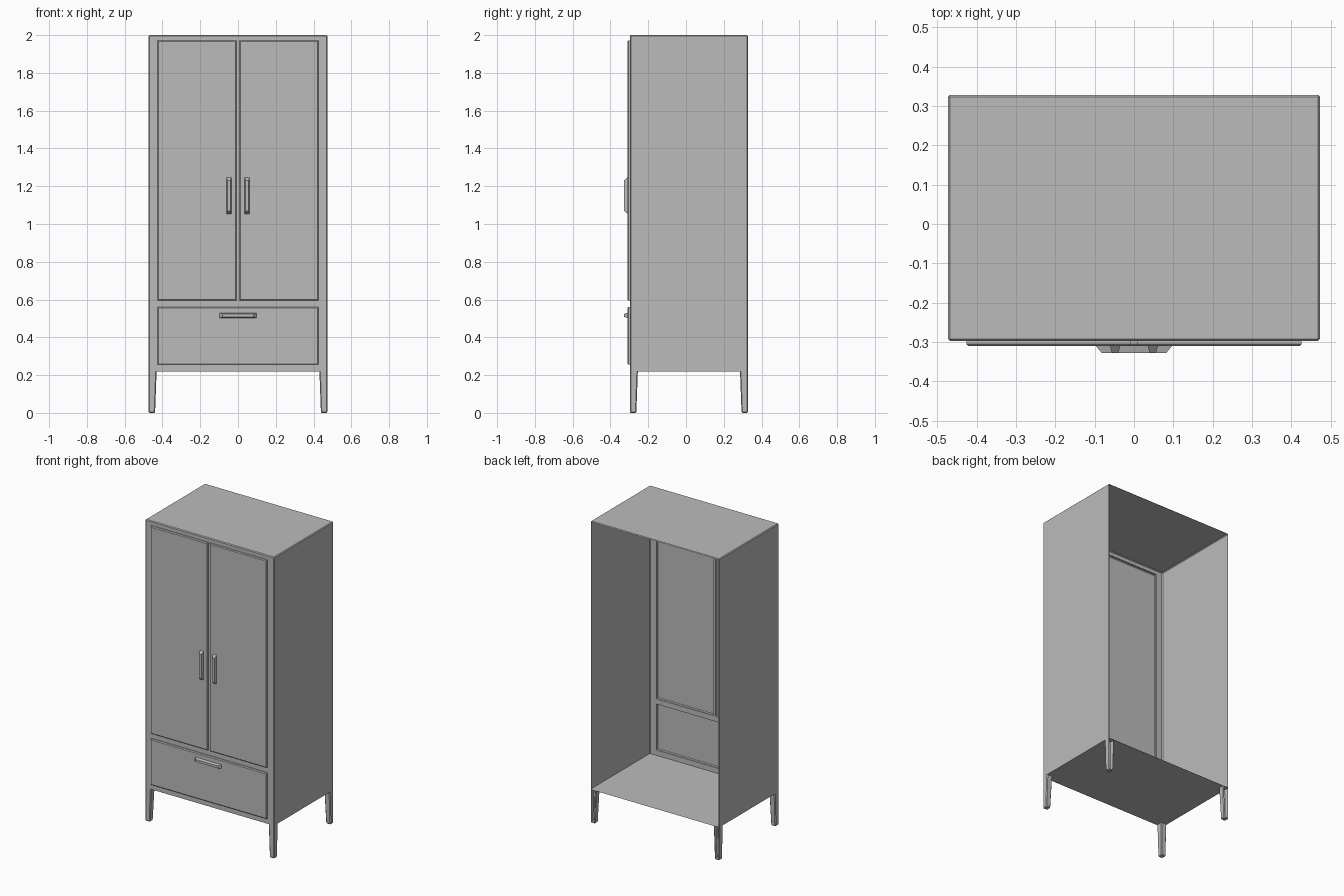
import bpy, bmesh
from mathutils import Vector

cube = bpy.data.objects.get("Cube")
if cube:
    bpy.data.objects.remove(cube, do_unlink=True)

# Overall sizes
HALF_W, FRONT, BACK = 0.473, -0.297, 0.328
FLOOR, TOP, CHAMFER = 0.22, 2.0, 0.005
DOOR_FACE, HANDLE_FACE = -0.31, -0.328

grey = bpy.data.materials.new("plain_grey")
grey.use_nodes = True
grey.diffuse_color = (0.5, 0.5, 0.5, 1)
grey.node_tree.nodes["Principled BSDF"].inputs["Base Color"].default_value = (0.5, 0.5, 0.5, 1)


def finish(bm, name):
    mesh = bpy.data.meshes.new(name)
    bm.to_mesh(mesh)
    bm.free()
    mesh.materials.append(grey)
    obj = bpy.data.objects.new(name, mesh)
    bpy.context.collection.objects.link(obj)
    return obj


def box(low, high):
    bm = bmesh.new()
    bmesh.ops.create_cube(bm, size=1)
    low, high = Vector(low), Vector(high)
    for v in bm.verts:
        v.co = (low + high) / 2 + v.co * (high - low)
    return bm


def bevel(bm, edges, width):
    bmesh.ops.bevel(bm, geom=edges, offset=width, segments=1, affect='EDGES')
    bm.normal_update()


def remove_facing(bm, *directions):
    gone = [f for f in bm.faces if any(f.normal.dot(Vector(d)) > 0.99 for d in directions)]
    bmesh.ops.delete(bm, geom=gone, context='FACES')


# Cabinet shell, open at the back
bm = box((-HALF_W, FRONT, FLOOR), (HALF_W, BACK, TOP))
bevel(bm, [e for e in bm.edges if any(v.co.z > 1 for v in e.verts)], CHAMFER)
remove_facing(bm, (0, 1, 0), (0, -1, 0))
finish(bm, "cabinet_shell")

# Front sheet: a grid of cells, with door and drawer cells pushed forward
xs = [CHAMFER - HALF_W, -0.426, -0.007, 0.007, 0.426, HALF_W - CHAMFER]
zs = [FLOOR, 0.255, 0.56, 0.595, 1.972, TOP - CHAMFER]
bm = bmesh.new()
grid = [[bm.verts.new((x, FRONT, z)) for x in xs] for z in zs]
cells = {}
for r in range(len(zs) - 1):
    for c in range(len(xs) - 1):
        cells[r, c] = bm.faces.new((grid[r][c], grid[r][c + 1], grid[r + 1][c + 1], grid[r + 1][c]))
for panel in ([(3, 1)], [(3, 3)], [(1, 1), (1, 2), (1, 3)]):
    out = bmesh.ops.extrude_face_region(bm, geom=[cells[p] for p in panel])
    bmesh.ops.delete(bm, geom=[cells[p] for p in panel], context='FACES_ONLY')
    for v in out["geom"]:
        if isinstance(v, bmesh.types.BMVert):
            v.co.y = DOOR_FACE
bm.normal_update()
rims = [e for e in bm.edges if len(e.link_faces) == 2 and e.calc_face_angle(0) > 1
        and all(v.co.y < FRONT - CHAMFER for v in e.verts)]
bevel(bm, rims, CHAMFER)
finish(bm, "doors_and_drawer_front")

# Tapered legs, flush with the outer corners; rear ones open behind
for side, x_sign in (("left", 1), ("right", -1)):
    for place, y_outer, y_sign in (("front", FRONT, -1), ("rear", BACK, 1)):
        x_outer = x_sign * HALF_W
        xr = sorted((x_outer, x_outer - x_sign * 0.042))
        yr = sorted((y_outer, y_outer - y_sign * 0.042))
        bm = box((xr[0], yr[0], 0), (xr[1], yr[1], FLOOR))
        for v in bm.verts:
            if v.co.z < 0.1:
                if abs(v.co.x - x_outer) > 0.01:
                    v.co.x += x_sign * 0.008
                if abs(v.co.y - y_outer) > 0.01:
                    v.co.y += y_sign * 0.008
        bevel(bm, [e for e in bm.edges if any(v.co.z < 0.1 for v in e.verts)], CHAMFER)
        remove_facing(bm, (0, 0, 1), *([(0, 1, 0)] if place == "rear" else []))
        finish(bm, f"{place}_{side}_leg")


# Bar handles, narrowing towards their outer face
def handle(name, x, z, half_x, half_z):
    bm = box((x - half_x, HANDLE_FACE, z - half_z), (x + half_x, DOOR_FACE, z + half_z))
    for v in bm.verts:
        if v.co.y < DOOR_FACE - 0.01:
            for axis, middle, half in ((0, x, half_x), (2, z, half_z)):
                slope = 0.015 if half > 0.05 else 0.005
                v.co[axis] = middle + (v.co[axis] - middle) * (1 - slope / half)
    remove_facing(bm, (0, 1, 0))
    finish(bm, name)


handle("left_door_handle", 0.048, 1.15, 0.013, 0.096)
handle("right_door_handle", -0.048, 1.15, 0.013, 0.096)
handle("drawer_handle", 0, 0.516, 0.097, 0.013)
